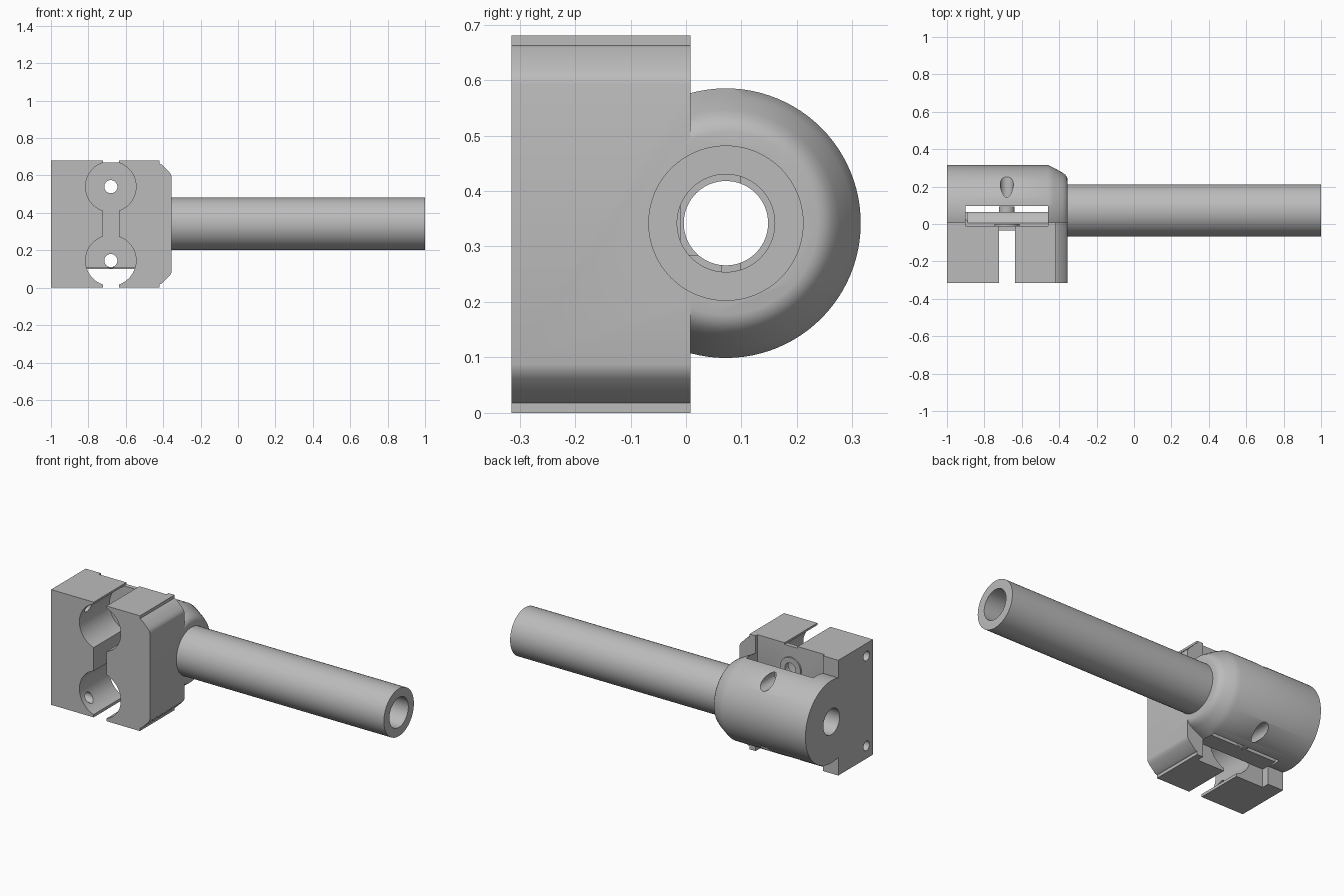
import bpy, bmesh, math
from mathutils import Vector

if "Cube" in bpy.data.objects:
    bpy.data.objects.remove(bpy.data.objects["Cube"], do_unlink=True)

grey = bpy.data.materials.new("light grey")
grey.use_nodes = True
COL = (0.5, 0.5, 0.5, 1)
grey.diffuse_color = COL
grey.node_tree.nodes["Principled BSDF"].inputs["Base Color"].default_value = COL

HUB_Y, HUB_Z = 0.072, 0.342      # axis of hub and tube
CH_X = -0.68                     # centre line of the clamp channels
CH_Z = (0.54, 0.145)             # heights of the two channels
SEG = 96


def finish(name, bm):
    bmesh.ops.recalc_face_normals(bm, faces=bm.faces)
    me = bpy.data.meshes.new(name)
    bm.to_mesh(me)
    bm.free()
    me.materials.append(grey)
    ob = bpy.data.objects.new(name, me)
    bpy.context.collection.objects.link(ob)
    return ob


def box(name, x, y, z):
    bm = bmesh.new()
    bmesh.ops.create_cube(bm, size=1)
    for v in bm.verts:
        v.co = Vector([(r[0] + r[1]) / 2 + c * (r[1] - r[0]) for r, c in zip((x, y, z), v.co)])
    return finish(name, bm)


def lathe(name, profile, axis, a, b, ring=False, seg=SEG):
    """Turn (position, radius) pairs about x through (y=a, z=b) or about y through (x=a, z=b)."""
    bm = bmesh.new()
    loops = []
    for p, r in profile:
        loop = []
        for i in range(seg):
            t = 2 * math.pi * i / seg
            u, w = a + r * math.cos(t), b + r * math.sin(t)
            loop.append(bm.verts.new((p, u, w) if axis == "x" else (u, p, w)))
        loops.append(loop)
    pairs = list(zip(loops, loops[1:]))
    if ring:
        pairs.append((loops[-1], loops[0]))
    else:
        bm.faces.new(loops[0])
        bm.faces.new(loops[-1])
    for l0, l1 in pairs:
        for i in range(seg):
            j = (i + 1) % seg
            bm.faces.new((l0[i], l0[j], l1[j], l1[i]))
    return finish(name, bm)


def boolean(target, other, op):
    mod = target.modifiers.new("cut", "BOOLEAN")
    mod.operation, mod.solver, mod.object = op, "EXACT", other
    bpy.context.view_layer.objects.active = target
    bpy.ops.object.modifier_apply(modifier=mod.name)
    bpy.data.objects.remove(other, do_unlink=True)


def smooth(ob):
    bpy.ops.object.select_all(action="DESELECT")
    ob.select_set(True)
    bpy.context.view_layer.objects.active = ob
    bpy.ops.object.shade_smooth_by_angle(angle=math.radians(30))


# Clamp block: side profile with bevelled right corners, extruded along y
half = [(-1, 0), (-0.42, 0), (-0.42, 0.018), (-0.408, 0.022), (-0.368, 0.062), (-0.358, 0.074), (-0.355, 0.088)]
outline = half + [(x, 0.68 - z) for x, z in reversed(half)]
bm = bmesh.new()
face = bm.faces.new([bm.verts.new((x, -0.315, z)) for x, z in outline])
ext = bmesh.ops.extrude_face_region(bm, geom=[face])
bmesh.ops.translate(bm, vec=(0, 0.323, 0), verts=[g for g in ext["geom"] if isinstance(g, bmesh.types.BMVert)])
body = finish("clamp_body", bm)

# Hub with a rounded shoulder, and the long tube
hub = lathe("hub", [(-1, 0.243), (-0.46, 0.243), (-0.43, 0.229), (-0.385, 0.204),
                    (-0.368, 0.192), (-0.358, 0.178), (-0.355, 0.165)], "x", HUB_Y, HUB_Z)
boolean(body, hub, "UNION")
boolean(body, lathe("tube", [(-0.5, 0.14), (1, 0.14)], "x", HUB_Y, HUB_Z), "UNION")

# Clamp channels and the slit that joins them
for z in CH_Z:
    boolean(body, lathe("channel", [(-0.5, 0.135), (-0.035, 0.135)], "y", CH_X, z), "DIFFERENCE")
boolean(body, box("slit", (-0.722, -0.637), (-0.5, -0.035), (-0.2, 0.9)), "DIFFERENCE")
boolean(body, box("top_notch", (-0.722, -0.637), (-0.1, 0.05), (0.67, 0.9)), "DIFFERENCE")

# Stepped pocket between block and hub
for y0, z0, z1 in ((-0.01, 0.285, 0.9), (0.065, -0.2, 0.5), (-0.035, -0.2, 0.108)):
    boolean(body, box("pocket", (-0.9, -0.46), (y0, 0.097), (z0, z1)), "DIFFERENCE")

# Stepped bore through hub and tube
boolean(body, lathe("bore", [(-1.2, 0.076), (-0.89, 0.076), (-0.89, 0.088), (1.2, 0.088)],
                    "x", HUB_Y, HUB_Z), "DIFFERENCE")

# Screw holes along y, and pin holes in the end face
for z in CH_Z:
    boolean(body, lathe("screw_hole", [(-0.2, 0.035), (0.5, 0.035)], "y", CH_X, z, seg=48), "DIFFERENCE")
for z in (0.605, 0.075):
    boolean(body, lathe("pin_hole", [(-1.2, 0.028), (-0.76, 0.028)], "x", -0.255, z, seg=48), "DIFFERENCE")
smooth(body)

# Collars around the screw holes inside the pocket
for name, z, y0, y1, r in (("upper_collar", CH_Z[0], -0.015, -0.001, 0.067),
                           ("lower_collar", CH_Z[1], 0.060, 0.094, 0.042)):
    smooth(lathe(name, [(y0, 0.035), (y0, r), (y1, r), (y1, 0.035)], "y", CH_X, z, ring=True, seg=48))
